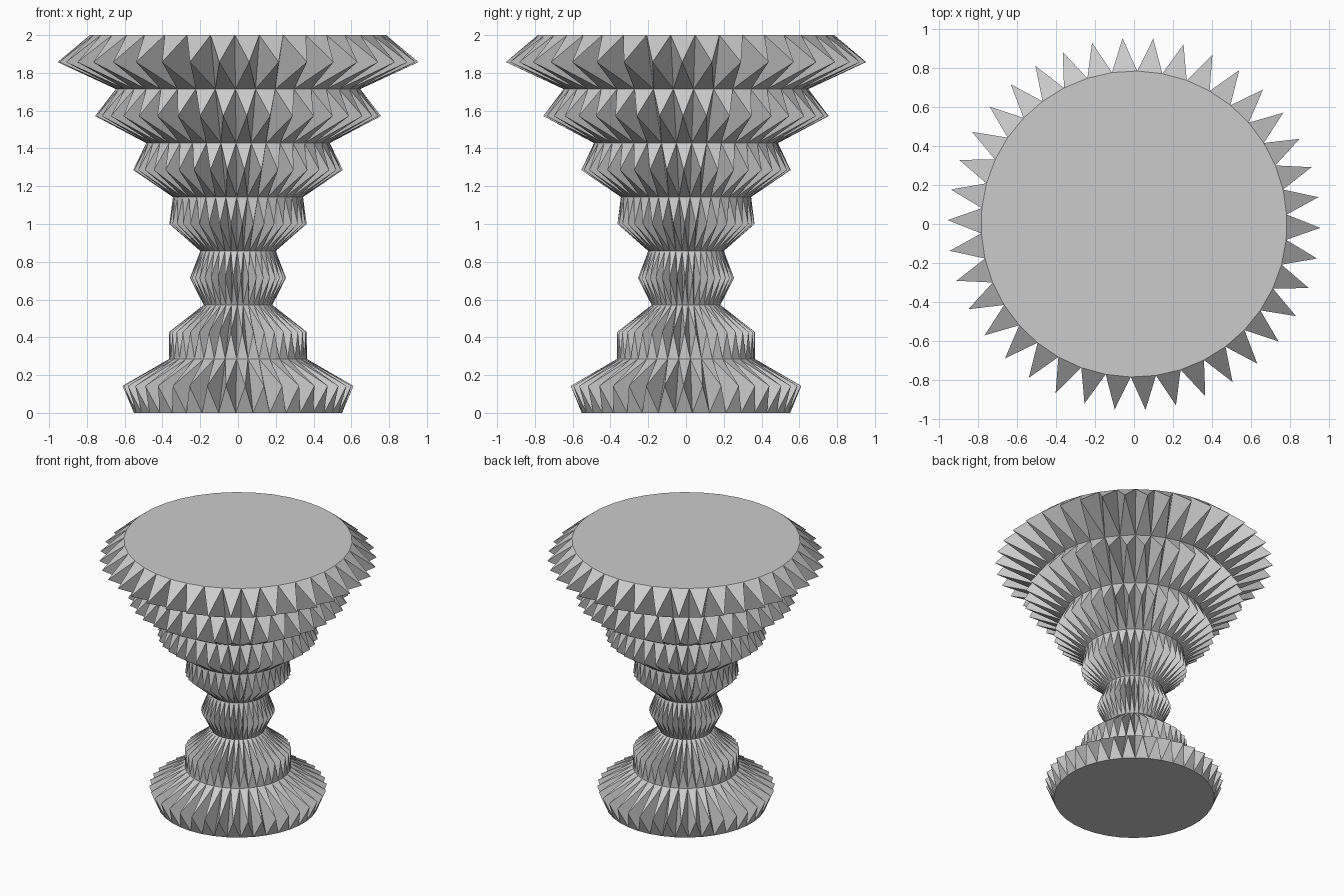
import bpy, bmesh, math

if "Cube" in bpy.data.objects:
    bpy.data.objects.remove(bpy.data.objects["Cube"])

SPIKES = 38                      # pleats around each tier
STEP = 2 * math.pi / SPIKES
PHASE = math.radians(-1.2)       # angle of the first spike tip
RADII = [0.552, 0.365, 0.182, 0.2, 0.345, 0.487, 0.648, 0.785]   # tier borders, bottom to top
TIER = 2 / (len(RADII) - 1)      # tier height
FLARE = 1.334                    # tip radius relative to the tier's middle

grey = bpy.data.materials.new("grey")
grey.diffuse_color = (0.6, 0.6, 0.6, 1)
grey.use_nodes = True
grey.node_tree.nodes["Principled BSDF"].inputs["Base Color"].default_value = grey.diffuse_color

bm = bmesh.new()


def ring(radius, z, shift):
    return [bm.verts.new((radius * math.cos(a), radius * math.sin(a), z))
            for a in (PHASE + (i + shift) * STEP for i in range(SPIKES))]


# round borders between the tiers
borders = [ring(r, k * TIER, -0.5) for k, r in enumerate(RADII)]

# every panel of a tier is a four-sided pyramid pointing outwards
for k, (low, high) in enumerate(zip(borders, borders[1:])):
    tips = ring(FLARE * (RADII[k] + RADII[k + 1]) / 2, (k + 0.5) * TIER, 0)
    for i, tip in enumerate(tips):
        j = (i + 1) % SPIKES
        corners = [low[i], low[j], high[j], high[i]]
        for a, b in zip(corners, corners[1:] + corners[:1]):
            bm.faces.new((a, b, tip))

# flat base and seat
bm.faces.new(borders[0][::-1])
bm.faces.new(borders[-1])

mesh = bpy.data.meshes.new("pleated_stool")
bm.to_mesh(mesh)
bm.free()
mesh.materials.append(grey)
bpy.context.collection.objects.link(bpy.data.objects.new("pleated_stool", mesh))
